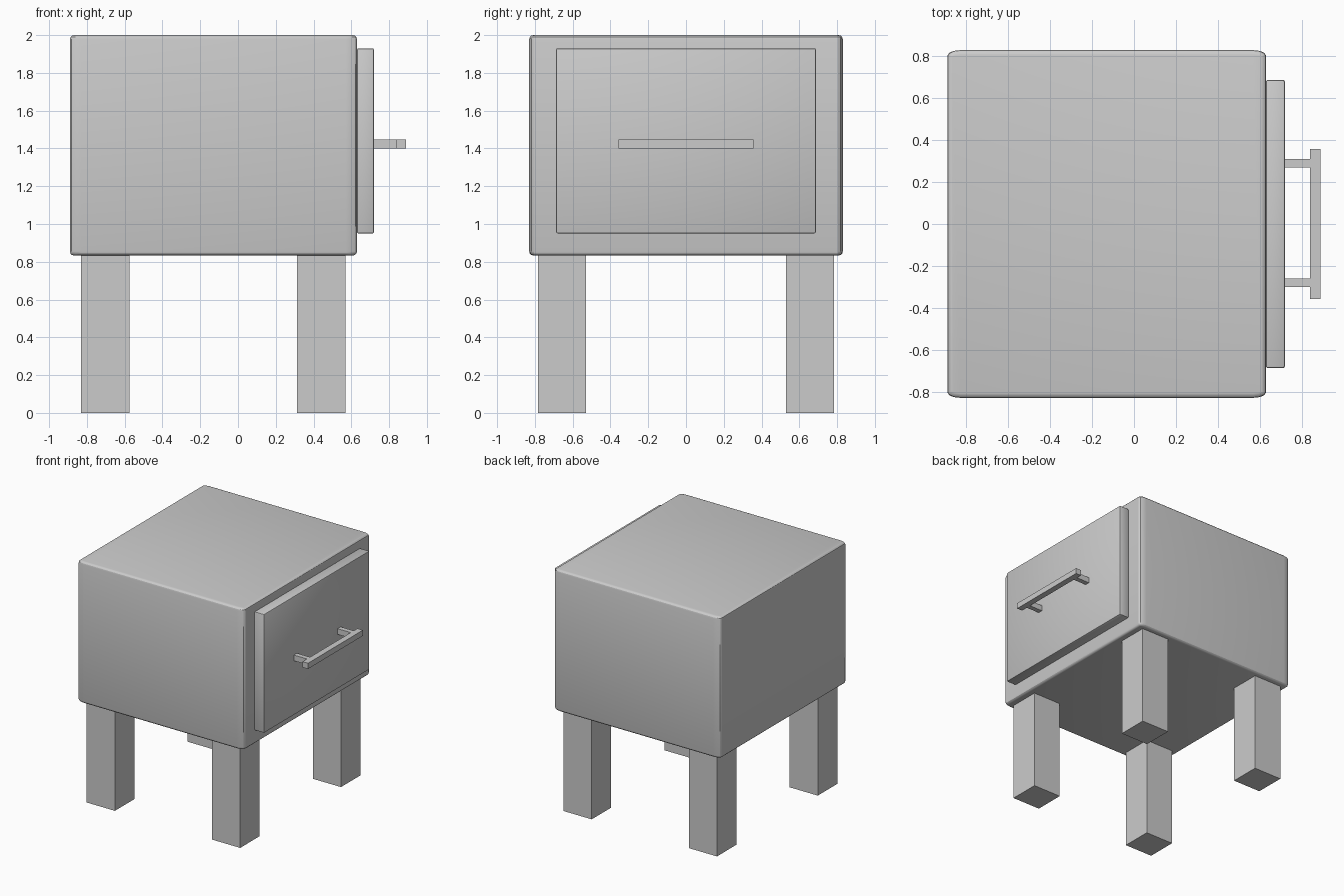
import bpy, bmesh

if "Cube" in bpy.data.objects:
    bpy.data.objects.remove(bpy.data.objects["Cube"])


def box(name, x, y, z, bevel=0.0, corner=None):
    """Box from (min, max) ranges; corner = (x, y) radii of the upright edges."""
    bm = bmesh.new()
    bmesh.ops.create_cube(bm, size=1)
    size = [r[1] - r[0] for r in (x, y, z)]
    mid = [(r[0] + r[1]) / 2 for r in (x, y, z)]
    bmesh.ops.scale(bm, vec=size, verts=bm.verts)
    if corner:
        k = corner[1] / corner[0]
        bmesh.ops.scale(bm, vec=(k, 1, 1), verts=bm.verts)
        upright = [e for e in bm.edges
                   if abs(e.verts[0].co.z - e.verts[1].co.z) > 0.1]
        bmesh.ops.bevel(bm, geom=upright, offset=corner[1], segments=3,
                        profile=0.5, affect='EDGES')
        bmesh.ops.scale(bm, vec=(1 / k, 1, 1), verts=bm.verts)
        rim = [e for e in bm.edges
               if abs(e.verts[0].co.z - e.verts[1].co.z) < 1e-4]
        bmesh.ops.bevel(bm, geom=rim, offset=bevel, segments=3,
                        profile=0.5, affect='EDGES')
    elif bevel:
        bmesh.ops.bevel(bm, geom=bm.edges[:], offset=bevel, segments=2,
                        profile=0.5, affect='EDGES')
    bmesh.ops.translate(bm, vec=mid, verts=bm.verts)
    bmesh.ops.recalc_face_normals(bm, faces=bm.faces)
    me = bpy.data.meshes.new(name)
    bm.to_mesh(me)
    bm.free()
    ob = bpy.data.objects.new(name, me)
    bpy.context.collection.objects.link(ob)
    if bevel:
        bpy.ops.object.select_all(action='DESELECT')
        ob.select_set(True)
        bpy.context.view_layer.objects.active = ob
        bpy.ops.object.shade_smooth_by_angle()
    return ob


# Cabinet body and drawer front
box("cabinet", (-0.89, 0.63), (-0.83, 0.83), (0.833, 2.0), 0.022, (0.06, 0.025))
box("drawer_front", (0.63, 0.72), (-0.688, 0.688), (0.95, 1.93), 0.009)

# Handle bar and its two posts
box("handle_bar", (0.84, 0.89), (-0.358, 0.358), (1.4, 1.447))
for side, y in (("left", (-0.3, -0.26)), ("right", (0.27, 0.31))):
    box("handle_post_" + side, (0.715, 0.845), y, (1.4, 1.447))

# Four square legs
for end, x in (("back", (-0.832, -0.575)), ("front", (0.312, 0.569))):
    for side, y in (("left", (-0.784, -0.53)), ("right", (0.53, 0.784))):
        box(f"{end}_{side}_leg", x, y, (0, 0.84))
